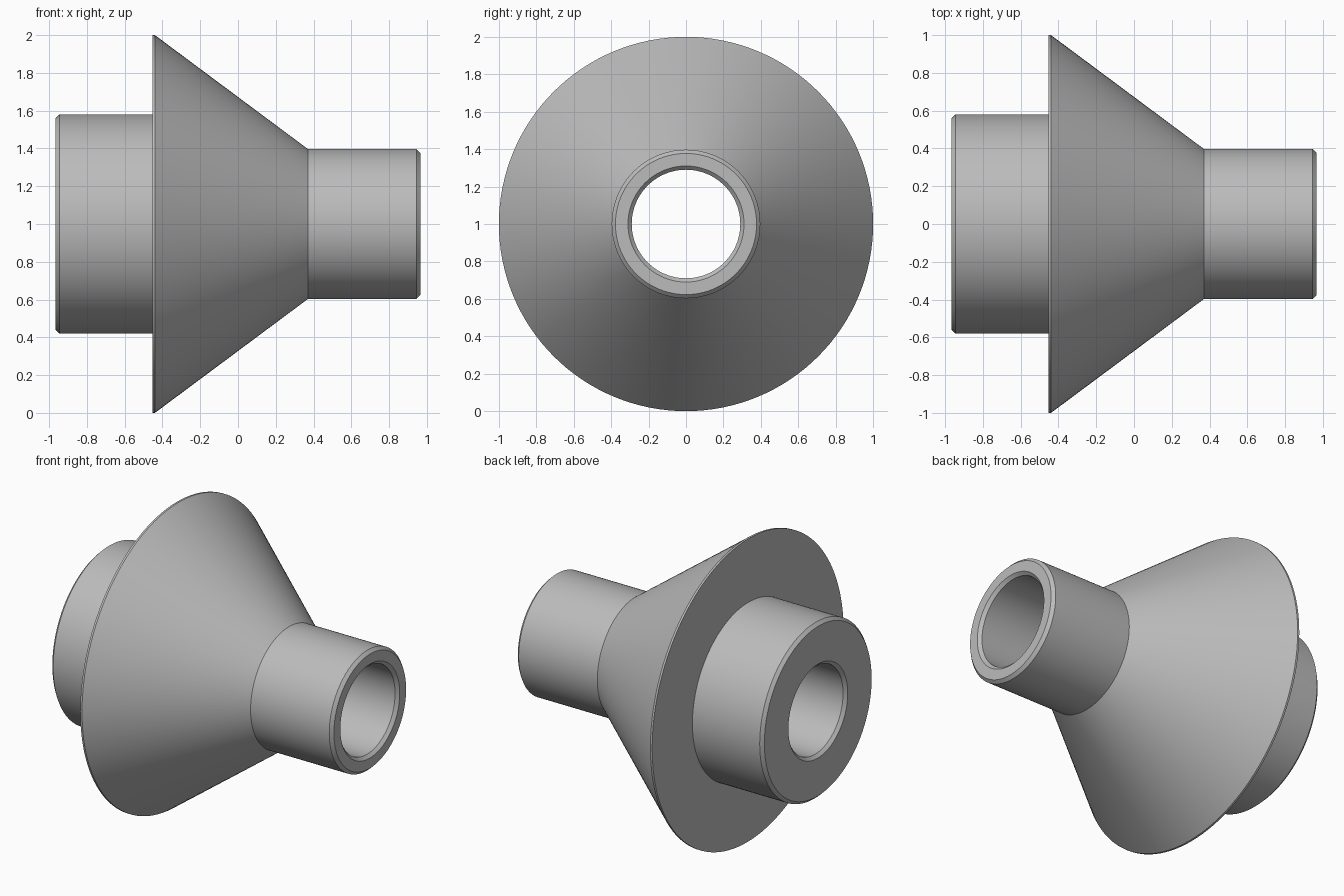
import bpy, bmesh, math
from mathutils import Matrix, Vector

cube = bpy.data.objects.get("Cube")
if cube:
    bpy.data.objects.remove(cube, do_unlink=True)

# Plain grey material
grey = bpy.data.materials.new("plain grey")
grey.use_nodes = True
colour = (0.5, 0.5, 0.5, 1)
grey.diffuse_color = colour
grey.node_tree.nodes["Principled BSDF"].inputs["Base Color"].default_value = colour

SEGMENTS = 128
END, BEVEL, BORE = 0.965, 0.02, 0.29
FLANGE, RIM, NECK = -0.453, -0.44, 0.37
HUB_R, SPOUT_R = 0.58, 0.397

# Closed section (x, radius): wide hub, flange, cone, narrow spout, bore
section = [
    (-END, BORE + BEVEL), (-END, HUB_R - BEVEL), (-END + BEVEL, HUB_R),
    (FLANGE, HUB_R), (FLANGE, 1), (RIM, 1),
    (NECK, SPOUT_R), (END - BEVEL, SPOUT_R), (END, SPOUT_R - BEVEL),
    (END, BORE + BEVEL), (END - BEVEL, BORE), (-END + BEVEL, BORE),
]


def revolve(name, points, material):
    """Turn a closed section about the x axis and stand it on the ground."""
    bm = bmesh.new()
    verts = [bm.verts.new((x, 0, r)) for x, r in points]
    edges = [bm.edges.new((v, verts[i - 1])) for i, v in enumerate(verts)]
    bmesh.ops.spin(bm, geom=verts + edges, cent=(0, 0, 0), axis=(1, 0, 0),
                   angle=math.tau, steps=SEGMENTS, use_merge=True)
    bmesh.ops.remove_doubles(bm, verts=bm.verts, dist=0.0001)
    bmesh.ops.recalc_face_normals(bm, faces=bm.faces)
    bm.transform(Matrix.Translation(Vector((0, 0, 1))))
    mesh = bpy.data.meshes.new(name)
    bm.to_mesh(mesh)
    bm.free()
    mesh.materials.append(material)
    obj = bpy.data.objects.new(name, mesh)
    bpy.context.collection.objects.link(obj)
    return obj


body = revolve("flanged_cone_adapter", section, grey)

# Smooth round walls with crisp edges
bpy.ops.object.select_all(action="DESELECT")
body.select_set(True)
bpy.context.view_layer.objects.active = body
bpy.ops.object.shade_smooth_by_angle(angle=math.radians(25))
